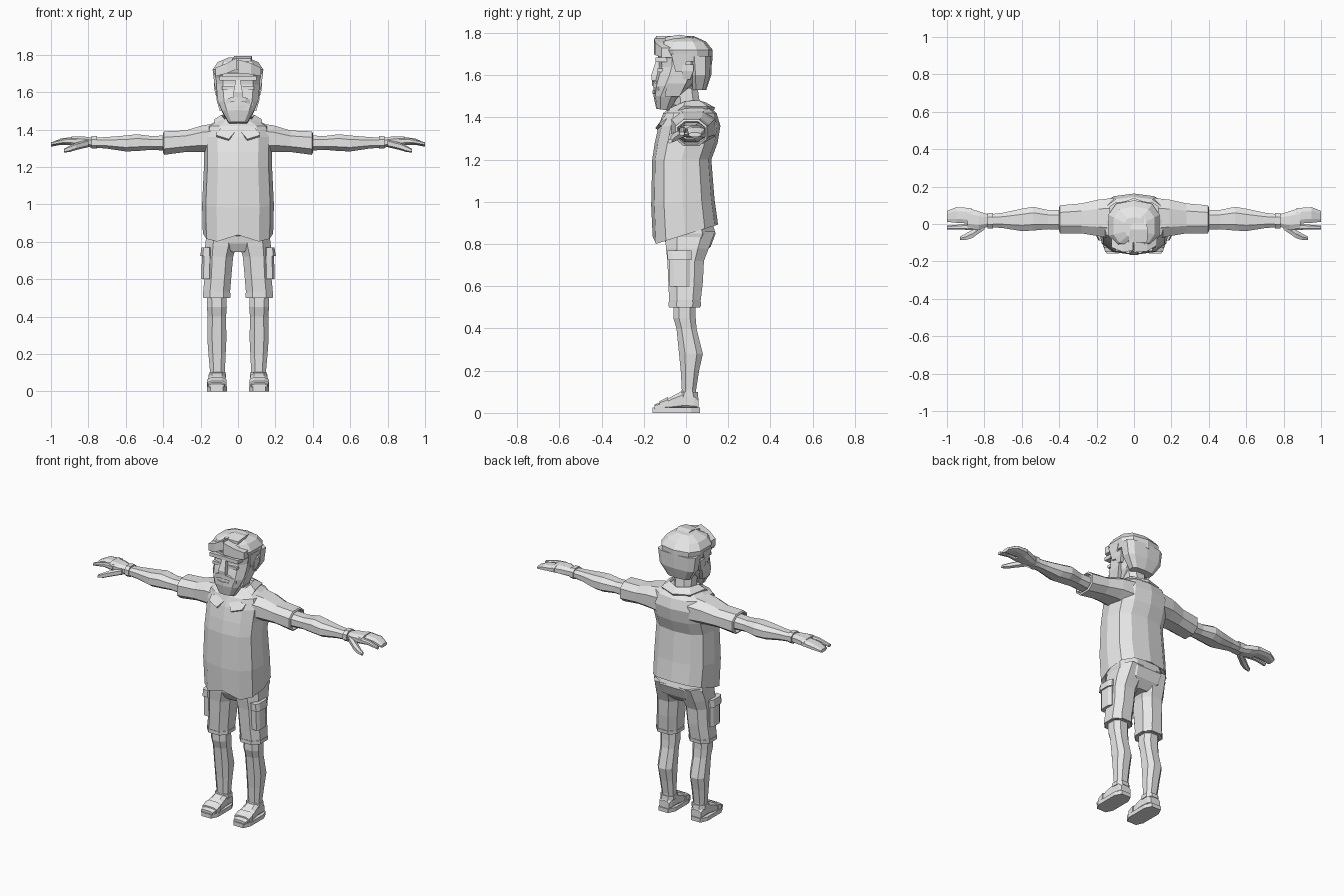
import bpy, bmesh, math

grey = bpy.data.materials.new("plain grey")
grey.diffuse_color = (0.8, 0.8, 0.8, 1)


def finish(name, bm, mirror):
    bmesh.ops.recalc_face_normals(bm, faces=bm.faces[:])
    me = bpy.data.meshes.new(name)
    bm.to_mesh(me)
    bm.free()
    me.materials.append(grey)
    ob = bpy.data.objects.new(name, me)
    bpy.context.collection.objects.link(ob)
    if mirror:
        ob.modifiers.new("Mirror", 'MIRROR')
    return ob


def outline(n, power):
    """Unit cross-section: a box for n = 4, otherwise a squarish polygon."""
    if n == 4:
        return [(-1, -1), (1, -1), (1, 1), (-1, 1)]
    pts = []
    for i in range(n):
        a = 2 * math.pi * (i + (0.5 if n == 8 else 0)) / n - math.pi / 2
        c, s = math.cos(a), math.sin(a)
        pts.append((math.copysign(abs(c) ** power, c), math.copysign(abs(s) ** power, s)))
    m = max(abs(p[0]) for p in pts)
    return [(u / m, v / m) for u, v in pts]


def loft(name, axis, rings, n=8, power=0.8, mirror=False, tweak=None):
    """Rings are (position, low a, high a, low b, high b[, slope along b])."""
    bm = bmesh.new()
    loops = []
    for r in rings:
        p, a0, a1, b0, b1 = r[:5]
        slope = r[5] if len(r) > 5 else 0
        loop = []
        for u, v in outline(n, power):
            a = (a0 + a1) / 2 + u * (a1 - a0) / 2
            b = (b0 + b1) / 2 + v * (b1 - b0) / 2
            q = p + slope * b
            co = {'x': (q, a, b), 'y': (a, q, b), 'z': (a, b, q)}[axis]
            loop.append(bm.verts.new(co))
        loops.append(loop)
    for lo, hi in zip(loops, loops[1:]):
        for i in range(n):
            j = (i + 1) % n
            bm.faces.new((lo[i], lo[j], hi[j], hi[i]))
    bm.faces.new(loops[0])
    bm.faces.new(loops[-1])
    if tweak:
        tweak(loops)
    return finish(name, bm, mirror)


def box(name, x0, x1, y0, y1, z0, z1, mirror=False, slope=0):
    return loft(name, 'z', [(z0, x0, x1, y0, y1, slope), (z1, x0, x1, y0, y1, slope)], 4, 1, mirror)


# Shirt body with a sloping hem and a small notch at the front
def notch(loops):
    for loop in loops[:2]:
        loop[0].co.z += 0.04


loft("shirt", 'z', [
    (0.87, -.165, .165, -.14, .13, .31), (0.845, -.188, .188, -.158, .152, .31),
    (1.0, -.192, .192, -.165, .135, .1), (1.2, -.182, .182, -.16, .12),
    (1.28, -.182, .182, -.148, .15), (1.36, -.185, .185, -.13, .163),
    (1.42, -.165, .165, -.108, .145), (1.46, -.085, .085, -.06, .10)],
    12, 0.75, tweak=notch)

# Shirt sleeves with an open rim
loft("sleeve", 'x', [
    (.10, -.08, .14, 1.27, 1.435), (.19, -.065, .13, 1.28, 1.422),
    (.28, -.05, .11, 1.28, 1.395), (.395, -.05, .10, 1.265, 1.39),
    (.40, -.04, .09, 1.275, 1.38), (.38, -.035, .085, 1.28, 1.375)], mirror=True)

# Collar, a folded strip from the back of the neck to the front
inner = [(0, .09, 1.465), (.07, .06, 1.475), (.085, 0, 1.472), (.062, -.07, 1.44), (.015, -.11, 1.385)]
outer = [(0, .135, 1.44), (.10, .10, 1.445), (.125, -.01, 1.448), (.115, -.122, 1.365), (.05, -.14, 1.345)]
bm = bmesh.new()
va = [bm.verts.new(p) for p in inner]
vb = [bm.verts.new(p) for p in outer]
for i in range(4):
    bm.faces.new((va[i], va[i + 1], vb[i + 1], vb[i]))
collar = finish("collar", bm, True)
thick = collar.modifiers.new("Thickness", 'SOLIDIFY')
thick.thickness = 0.014
thick.offset = 0

# Neck and head
loft("neck", 'z', [(1.38, -.07, .07, -.08, .07), (1.44, -.06, .06, -.055, .07),
                   (1.54, -.06, .06, -.06, .055)])
loft("head", 'z', [
    (1.42, -.05, .05, -.14, -.075, -.15), (1.485, -.085, .085, -.152, -.04, -.12),
    (1.55, -.107, .107, -.150, .03), (1.60, -.113, .113, -.138, .07),
    (1.64, -.115, .115, -.126, .08), (1.70, -.118, .118, -.13, .09),
    (1.76, -.09, .09, -.09, .07)], 10, 0.75)

# Face details
box("brow", 0, .10, -.144, -.09, 1.662, 1.685, True)
box("eyelid", .02, .085, -.135, -.10, 1.615, 1.632, True)
loft("nose", 'z', [(1.575, -.024, .024, -.162, -.11), (1.60, -.024, .024, -.165, -.11),
                   (1.67, -.012, .012, -.142, -.11)], 4)
loft("moustache", 'x', [(0, -.160, -.11, 1.552, 1.578), (.04, -.156, -.10, 1.546, 1.572),
                        (.08, -.132, -.08, 1.528, 1.55)], 4, mirror=True)
loft("lower_lip", 'x', [(-.04, -.15, -.11, 1.515, 1.53), (0, -.159, -.11, 1.51, 1.528),
                        (.04, -.15, -.11, 1.515, 1.53)], 4)
loft("beard_edge", 'z', [(1.50, .075, .098, -.10, -.03), (1.56, .09, .115, -.09, .0),
                         (1.61, .095, .118, -.05, .02)], 4, mirror=True)
loft("ear", 'z', [(1.58, .10, .118, -.015, .02), (1.62, .10, .128, -.02, .035),
                  (1.65, .10, .128, -.015, .035)], 4, mirror=True)

# Hair: back block, top cap, sideburns and fringe clumps
loft("back_hair", 'z', [(1.53, -.075, .075, .03, .095), (1.60, -.12, .12, .02, .118),
                        (1.69, -.132, .132, .01, .122)], 10, 0.65)
loft("top_hair", 'z', [
    (1.665, -.125, .125, -.115, .12), (1.72, -.136, .136, -.135, .122),
    (1.76, -.11, .11, -.112, .09), (1.785, -.05, .05, -.07, .035)], 10, 0.72)
loft("sideburn", 'z', [(1.615, .10, .122, -.05, -.02), (1.70, .10, .134, -.07, .02)], 4, mirror=True)
loft("fringe_left", 'x', [(-.12, -.125, -.06, 1.685, 1.73), (-.06, -.150, -.08, 1.70, 1.755),
                          (-.005, -.142, -.07, 1.725, 1.785)], 4)
loft("fringe_right", 'x', [(0, -.152, -.06, 1.70, 1.775), (.07, -.146, -.06, 1.695, 1.755),
                           (.122, -.115, -.04, 1.685, 1.73)], 4)
loft("crown_tuft", 'y', [(-.10, -.03, .07, 1.75, 1.78), (-.03, -.02, .075, 1.755, 1.792),
                         (.06, -.01, .05, 1.74, 1.772)], 4)

# Arms, wrist bands and hands
loft("arm", 'x', [
    (.36, -.03, .075, 1.285, 1.37), (.46, -.028, .075, 1.292, 1.365),
    (.54, -.035, .092, 1.285, 1.375), (.60, -.038, .082, 1.283, 1.368),
    (.70, -.022, .06, 1.298, 1.36), (.79, -.015, .05, 1.305, 1.355)], mirror=True)
loft("wrist_band", 'x', [(.755, -.025, .058, 1.298, 1.365), (.782, -.025, .058, 1.298, 1.365)], mirror=True)
loft("palm", 'x', [(.775, -.012, .05, 1.305, 1.355), (.83, -.032, .068, 1.308, 1.364),
                   (.89, -.028, .085, 1.318, 1.364)], mirror=True)
loft("fingers", 'x', [(.87, .002, .085, 1.318, 1.362), (.95, .006, .09, 1.318, 1.352),
                      (1.0, .012, .07, 1.308, 1.328)], mirror=True)
loft("index_finger", 'x', [(.86, -.032, .002, 1.318, 1.358), (.93, -.03, -.003, 1.325, 1.352),
                           (1.0, -.03, -.008, 1.315, 1.332)], mirror=True)
loft("thumb", 'x', [(.80, -.03, .01, 1.308, 1.345), (.865, -.075, -.03, 1.293, 1.328),
                    (.90, -.086, -.052, 1.282, 1.312), (.93, -.085, -.066, 1.278, 1.296)], 6, mirror=True)

# Shorts: seat, legs, cuffs and side pockets
loft("shorts_seat", 'z', [(.745, -.06, .06, -.07, .075), (.79, -.16, .16, -.095, .118),
                          (.85, -.172, .172, -.105, .14), (.95, -.16, .16, -.11, .11)])
loft("shorts_leg", 'z', [
    (.53, .06, .17, -.06, .05), (.50, .044, .185, -.08, .066), (.535, .042, .186, -.08, .07),
    (.62, .035, .178, -.084, .08), (.72, .026, .176, -.088, .085),
    (.78, .008, .176, -.095, .108), (.86, .005, .165, -.10, .138)], mirror=True)
loft("cuff", 'z', [(.503, .04, .188, -.083, .07), (.525, .04, .188, -.083, .072)], mirror=True)
loft("pocket", 'z', [(.60, .14, .196, -.077, .02), (.75, .14, .192, -.082, .02)], 8, 0.6, True)
loft("pocket_flap", 'z', [(.725, .14, .202, -.088, .026), (.77, .14, .195, -.088, .026)], 8, 0.6, True)

# Legs
loft("leg", 'z', [
    (.04, .072, .15, -.025, .05), (.11, .07, .15, -.02, .048), (.20, .066, .158, -.025, .062),
    (.28, .062, .164, -.033, .08), (.40, .064, .162, -.045, .05),
    (.45, .06, .166, -.06, .046), (.55, .065, .168, -.058, .045)], mirror=True)

# Shoes: sole, upper and straps
loft("sole", 'z', [(0, .06, .167, -.158, .066), (.025, .06, .167, -.158, .066)], 8, 0.55, True)
loft("shoe", 'y', [
    (-.15, .075, .155, .015, .04), (-.11, .066, .162, .015, .052), (-.06, .066, .16, .015, .082),
    (-.01, .068, .154, .015, .108), (.04, .07, .152, .015, .095), (.06, .078, .146, .015, .07)],
    8, 0.65, True)
loft("toe_strap", 'y', [(-.125, .063, .164, .015, .056), (-.085, .061, .166, .015, .076)], 8, 0.65, True)
loft("ankle_strap", 'z', [(.075, .064, .157, -.035, .058), (.10, .064, .156, -.03, .056)], mirror=True)
